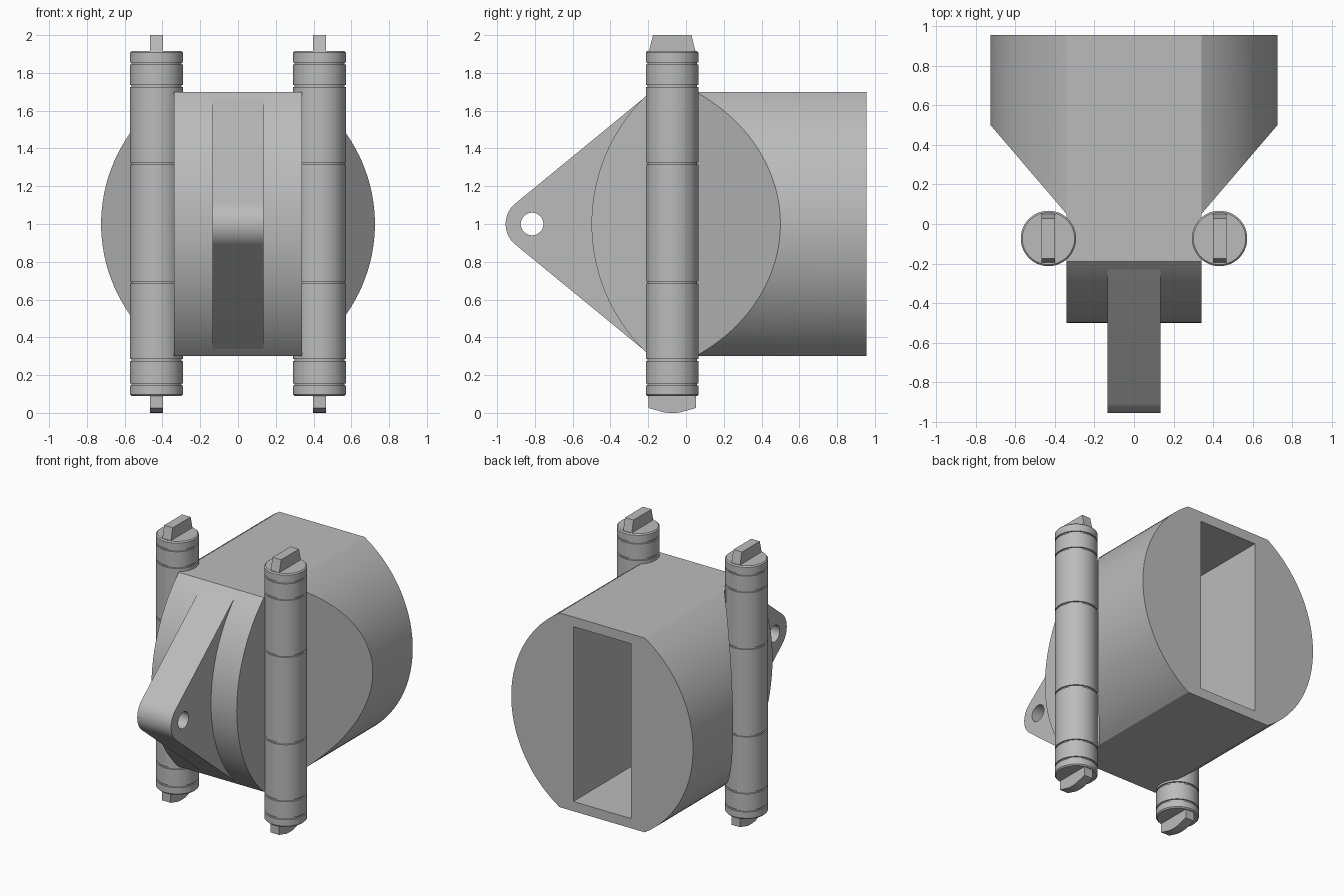
import bpy, bmesh
from math import sin, cos, asin, pi, radians
from mathutils import Vector

if "Cube" in bpy.data.objects:
    bpy.data.objects.remove(bpy.data.objects["Cube"], do_unlink=True)

grey = bpy.data.materials.new("plain grey")
grey.use_nodes = True
grey.diffuse_color = (0.5, 0.5, 0.5, 1)
grey.node_tree.nodes["Principled BSDF"].inputs["Base Color"].default_value = (0.5, 0.5, 0.5, 1)

MID = 1.0            # height of the centre line
HALF_W, HALF_H = 0.34, 0.70
NECK_Y, BACK_Y = 0.05, 0.955


def prism(bm, points, offset):
    """Extrude a closed outline of 3D points by an offset."""
    face = bm.faces.new([bm.verts.new(p) for p in points])
    new = bmesh.ops.extrude_face_region(bm, geom=[face], use_keep_orig=True)["geom"]
    verts = [v for v in new if isinstance(v, bmesh.types.BMVert)]
    bmesh.ops.translate(bm, verts=verts, vec=offset)


def finish(name, bm):
    bmesh.ops.recalc_face_normals(bm, faces=bm.faces)
    mesh = bpy.data.meshes.new(name)
    bm.to_mesh(mesh)
    bm.free()
    mesh.materials.append(grey)
    obj = bpy.data.objects.new(name, mesh)
    bpy.context.collection.objects.link(obj)
    return obj


def activate(obj):
    bpy.ops.object.select_all(action="DESELECT")
    obj.select_set(True)
    bpy.context.view_layer.objects.active = obj


def smooth(obj):
    activate(obj)
    bpy.ops.object.shade_smooth_by_angle(angle=radians(25))


def cut(obj, cutter):
    mod = obj.modifiers.new("cut", "BOOLEAN")
    mod.operation, mod.solver, mod.object = "DIFFERENCE", "EXACT", cutter
    activate(obj)
    bpy.ops.object.modifier_apply(modifier=mod.name)
    bpy.data.objects.remove(cutter, do_unlink=True)


def arc(centre, radius, start, end, n):
    return [(centre + radius * cos(start + (end - start) * i / n),
             radius * sin(start + (end - start) * i / n)) for i in range(n + 1)]


# Housing: bulged sides, flat top and bottom, tapered to the neck by two planes
bm = bmesh.new()
R = 0.829
a = asin(HALF_H / R)
shift = HALF_W - R * cos(a)
right = arc(shift, R, -a, a, 40)
outline = right + [(-x, -z) for x, z in right]
prism(bm, [(x, NECK_Y, MID + z) for x, z in outline], Vector((0, BACK_Y - NECK_Y, 0)))
for side in (-1, 1):
    res = bmesh.ops.bisect_plane(
        bm, geom=bm.verts[:] + bm.edges[:] + bm.faces[:], dist=1e-5,
        plane_co=(side * HALF_W, NECK_Y, MID), plane_no=(side * 0.45, -0.385, 0), clear_outer=True)
    rim = [e for e in bm.edges if e.is_boundary]
    bmesh.ops.holes_fill(bm, edges=rim, sides=0)

# Neck block with a rounded front, welded to the housing
R2 = 0.945
b = asin(HALF_H / R2)
nose = arc(-0.5 + R2, R2, pi - b, pi + b, 40)
profile = [(NECK_Y, HALF_H)] + nose + [(NECK_Y, -HALF_H)]
prism(bm, [(-HALF_W, y, MID + z) for y, z in profile], Vector((2 * HALF_W, 0, 0)))
inner = [f for f in bm.faces if all(abs(v.co.y - NECK_Y) < 1e-4 for v in f.verts)]
bmesh.ops.delete(bm, geom=inner, context="FACES")
bmesh.ops.remove_doubles(bm, verts=bm.verts[:], dist=1e-3)
housing = finish("housing", bm)

# Deep rectangular pocket in the back
bm = bmesh.new()
pocket = [(-0.23, -0.63), (0.23, -0.63), (0.23, 0.63), (-0.23, 0.63)]
prism(bm, [(x, -0.1, MID + z) for x, z in pocket], Vector((0, 1.3, 0)))
cut(housing, finish("pocket_cutter", bm))
smooth(housing)

# Front lug with a rounded tip and a pin hole
bm = bmesh.new()
t = radians(129.6)
tip = arc(-0.815, 0.14, t, 2 * pi - t, 20)
profile = [(-0.13, 0.66), (-0.195, 0.69)] + tip + [(-0.195, -0.69), (-0.13, -0.66)]
prism(bm, [(-0.135, y, MID + z) for y, z in profile], Vector((0.27, 0, 0)))
lug = finish("front_lug", bm)
bm = bmesh.new()
hole = arc(-0.815, 0.06, 0, 2 * pi, 32)[:-1]
prism(bm, [(-0.3, y, MID + z) for y, z in hole], Vector((0.6, 0, 0)))
cut(lug, finish("hole_cutter", bm))
smooth(lug)

# Side pins: grooved rods with a flat tab at each end
PIN_R, PIN_Y, PIN_LOW, PIN_TOP = 0.14, -0.073, 0.09, 1.915
GROOVES = (0.15, 0.28, 0.69, 1.32, 1.73, 1.85)


def pin_profile():
    pts = [(PIN_R - 0.008, PIN_LOW), (PIN_R, PIN_LOW + 0.008)]
    for g in GROOVES:
        pts += [(PIN_R, g - 0.006), (PIN_R - 0.008, g - 0.005),
                (PIN_R - 0.008, g + 0.005), (PIN_R, g + 0.006)]
    return pts + [(PIN_R, PIN_TOP - 0.008), (PIN_R - 0.008, PIN_TOP)]


def pin(name, x):
    bm = bmesh.new()
    n = 48
    rings = [[bm.verts.new((x + r * cos(2 * pi * i / n), PIN_Y + r * sin(2 * pi * i / n), z))
              for i in range(n)] for r, z in pin_profile()]
    for lo, hi in zip(rings, rings[1:]):
        for i in range(n):
            j = (i + 1) % n
            bm.faces.new((lo[i], lo[j], hi[j], hi[i]))
    bm.faces.new(rings[0][::-1])
    bm.faces.new(rings[-1])
    smooth(finish(name, bm))


def tab(name, x, half):
    pts = half + [(-y, z) for y, z in reversed(half)]
    bm = bmesh.new()
    prism(bm, [(x - 0.034, PIN_Y + y, z) for y, z in pts], Vector((0.068, 0, 0)))
    finish(name, bm)


for side, x in (("left", 0.432), ("right", -0.432)):
    pin(side + "_pin", x)
    tab(side + "_top_tab", x, [(0.125, PIN_TOP - 0.01), (0.102, 2.0)])
    tab(side + "_bottom_tab", x, [(0.125, PIN_LOW + 0.01), (0.125, 0.026), (0.04, 0.002), (0.015, 0.0)])
